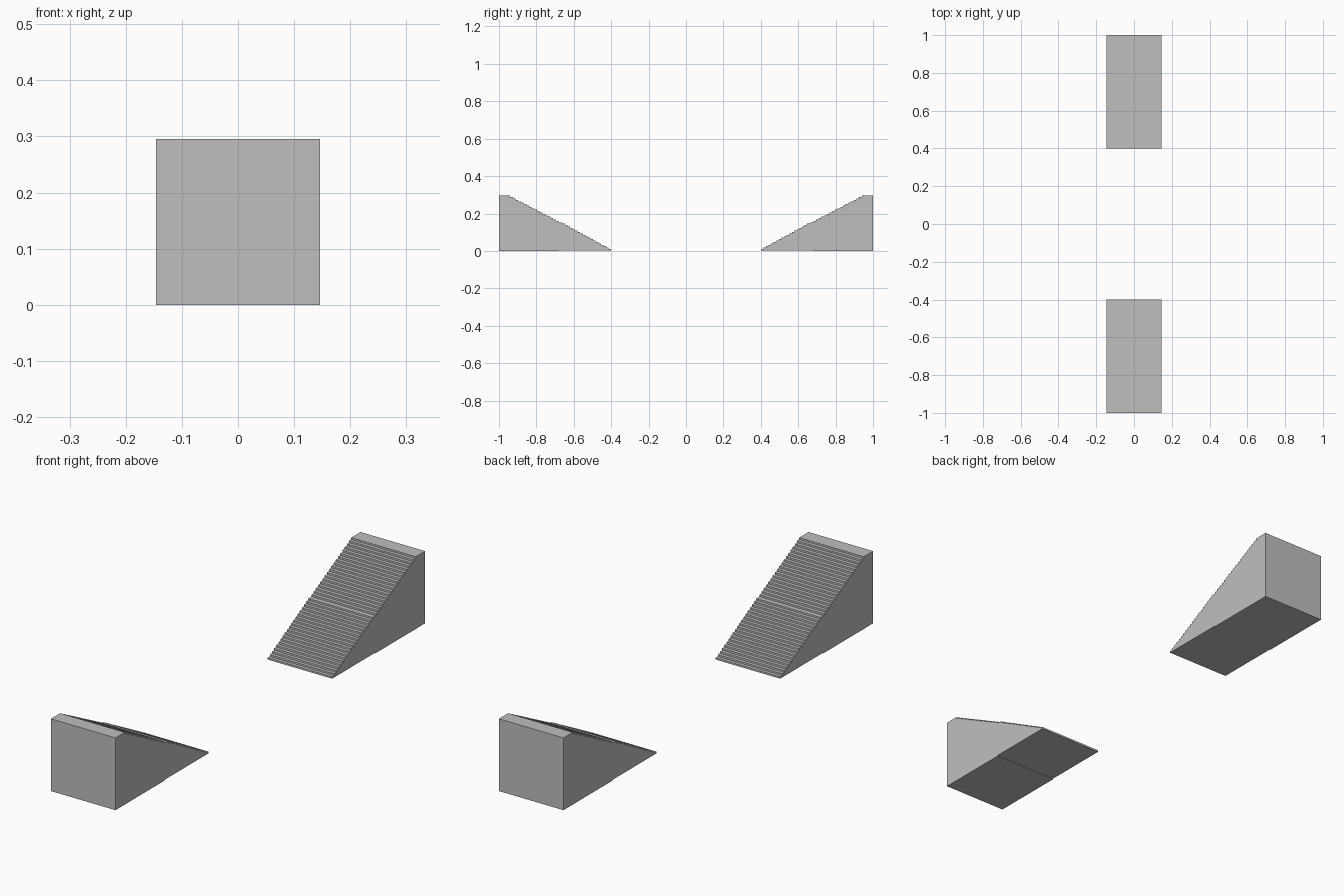
import bpy
import bmesh

if "Cube" in bpy.data.objects:
    bpy.data.objects.remove(bpy.data.objects["Cube"], do_unlink=True)

HALF_WIDTH = 0.146
RISE = 0.0075

concrete = bpy.data.materials.new("grey concrete")
concrete.use_nodes = True
GREY = (0.52, 0.52, 0.52, 1)
concrete.diffuse_color = GREY
concrete.node_tree.nodes["Principled BSDF"].inputs["Base Color"].default_value = GREY


def flight(name, side, base, floor, first, last, steps, end):
    """Solid stair block: risers run from first to last, then a landing to end."""
    pitch = (last - first) / (steps - 1)
    outline = [(first, base)]
    z = floor
    for i in range(steps):
        y = first + i * pitch
        if i or floor > base:
            outline.append((y, z))
        z += RISE
        outline.append((y, z))
    outline += [(end, z), (end, base)]

    # Side profile swept across the width
    bm = bmesh.new()
    verts = [bm.verts.new((-HALF_WIDTH, side * y, h)) for y, h in outline]
    face = bm.faces.new(verts)
    swept = bmesh.ops.extrude_face_region(bm, geom=[face])["geom"]
    moved = [v for v in swept if isinstance(v, bmesh.types.BMVert)]
    bmesh.ops.translate(bm, verts=moved, vec=(2 * HALF_WIDTH, 0, 0))
    bmesh.ops.recalc_face_normals(bm, faces=bm.faces)
    mesh = bpy.data.meshes.new(name)
    bm.to_mesh(mesh)
    bm.free()
    mesh.materials.append(concrete)
    bpy.context.collection.objects.link(bpy.data.objects.new(name, mesh))


# Two facing staircases, each with a lower and an upper flight
for label, side in (("front", -1), ("back", 1)):
    flight(label + "_lower_flight", side, 0.003, 0.003, 0.40, 0.662, 20, 0.682)
    flight(label + "_upper_flight", side, 0.0, 0.153, 0.682, 0.94, 19, 1.0)
